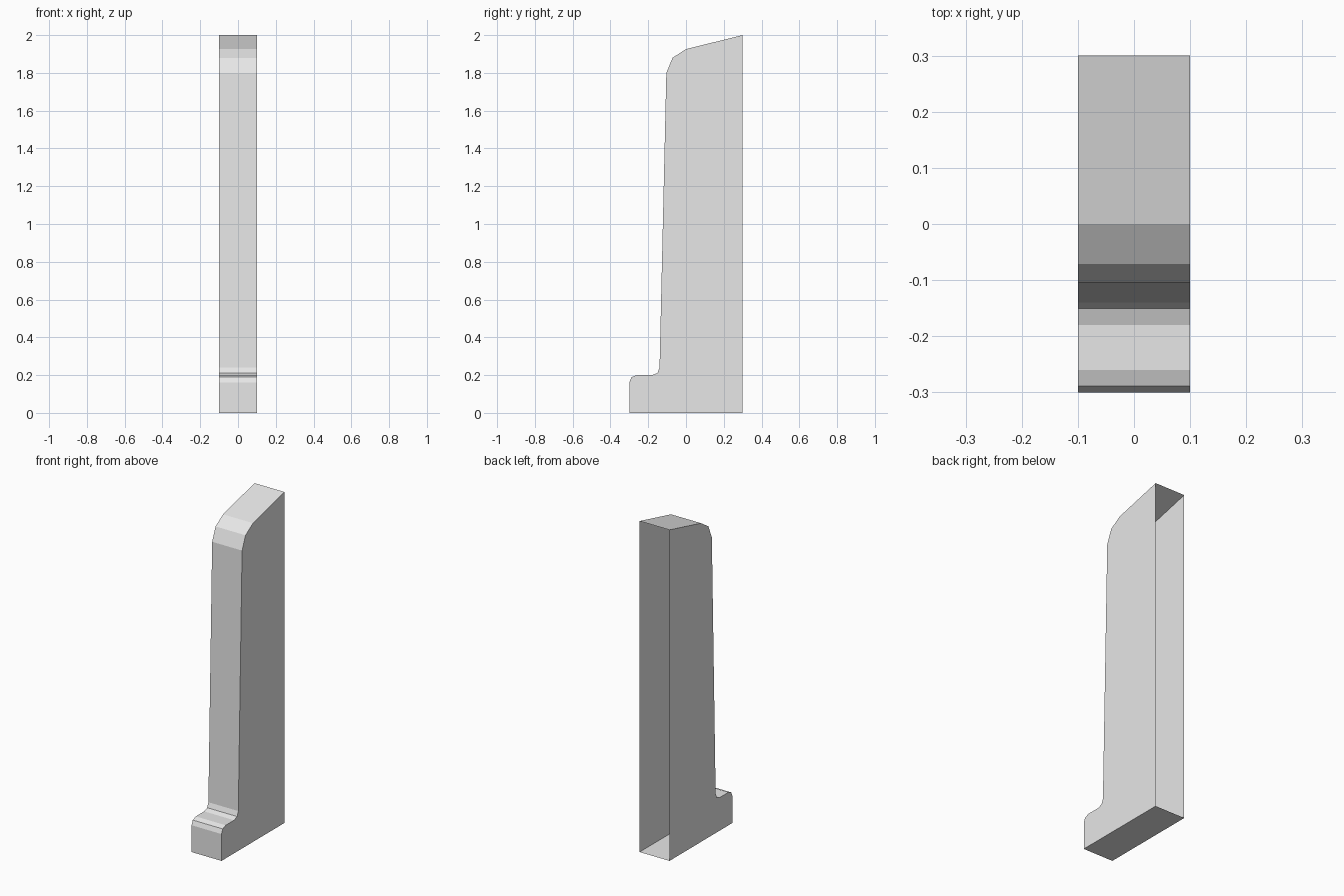
import bpy, bmesh

if "Cube" in bpy.data.objects:
    bpy.data.objects.remove(bpy.data.objects["Cube"])

# Side profile (y, z), from the bottom back corner round the front to the top back corner
PROFILE = [(0.30, 0.0), (-0.30, 0.0), (-0.30, 0.162), (-0.289, 0.189), (-0.26, 0.20),
           (-0.18, 0.20), (-0.151, 0.211), (-0.14, 0.24), (-0.104, 1.80),
           (-0.071, 1.88), (0.0, 1.926), (0.30, 2.0)]
HALF_WIDTH = 0.1

grey = bpy.data.materials.new("light grey")
grey.diffuse_color = (0.8, 0.8, 0.8, 1)
grey.use_nodes = True
grey.node_tree.nodes["Principled BSDF"].inputs["Base Color"].default_value = grey.diffuse_color

# Post shell: two side walls joined by strips along the profile, open at the back
bm = bmesh.new()
left, right = ([bm.verts.new((x, y, z)) for y, z in PROFILE]
               for x in (-HALF_WIDTH, HALF_WIDTH))
bm.faces.new(left[::-1])
bm.faces.new(right)
for i in range(len(PROFILE) - 1):
    bm.faces.new((left[i], left[i + 1], right[i + 1], right[i]))
bmesh.ops.recalc_face_normals(bm, faces=bm.faces)

# Make the normals point outwards on the open shell
bm.faces.ensure_lookup_table()
bm.normal_update()
if bm.faces[1].normal.x < 0:
    bmesh.ops.reverse_faces(bm, faces=bm.faces)

mesh = bpy.data.meshes.new("post_shell")
bm.to_mesh(mesh)
bm.free()
mesh.materials.append(grey)
post = bpy.data.objects.new("post_shell", mesh)
bpy.context.collection.objects.link(post)
